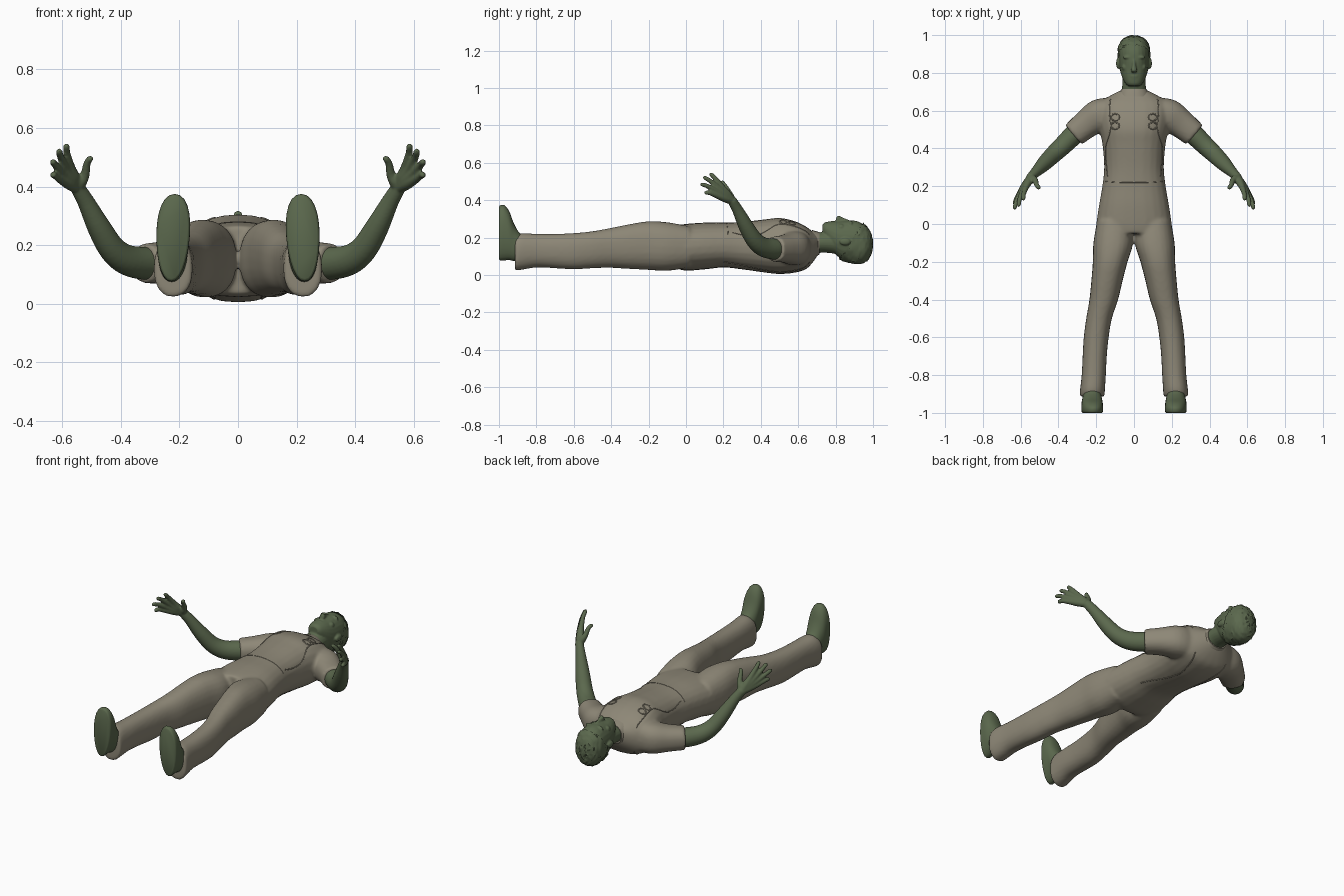
import bpy, bmesh, math, random
from mathutils import Vector, Matrix
from mathutils.bvhtree import BVHTree

random.seed(4)
cube = bpy.data.objects.get("Cube")
if cube:
    bpy.data.objects.remove(cube)


def material(name, rgb):
    m = bpy.data.materials.new(name)
    m.use_nodes = True
    m.diffuse_color = (*rgb, 1)
    bsdf = m.node_tree.nodes["Principled BSDF"]
    bsdf.inputs["Base Color"].default_value = (*rgb, 1)
    bsdf.inputs["Roughness"].default_value = 0.8
    return m


CLOTH = material("khaki cloth", (0.27, 0.245, 0.185))
SKIN = material("olive green", (0.105, 0.14, 0.075))


def spline(stations, sub):
    """Smooth interpolation through all station values."""
    out, n = [], len(stations)
    for i in range(n - 1):
        a, b, c, d = (stations[min(max(i + k, 0), n - 1)] for k in (-1, 0, 1, 2))
        for s in range(sub):
            t = s / sub
            out.append([0.5 * (2 * q + (r - p) * t + (2 * p - 5 * q + 4 * r - w) * t * t
                               + (3 * q - p - 3 * r + w) * t ** 3)
                        for p, q, r, w in zip(a, b, c, d)])
    return out + [list(stations[-1])]


def loft(bm, stations, axial=True, p=2.3, n=24, sub=4, side=1):
    """Stations are x, y, z, half width, half depth; axial rings stay square to y."""
    path = spline(stations, sub)
    rings = []
    for i, (x, y, z, a, b) in enumerate(path):
        u, v = Vector((1, 0, 0)), Vector((0, 0, 1))
        if not axial:
            t = Vector(path[min(i + 1, len(path) - 1)][:3]) - Vector(path[max(i - 1, 0)][:3])
            u = t.cross(v).normalized()
            v = u.cross(t).normalized()
        ring = []
        for k in range(n):
            ang = math.tau * k / n
            c, s = math.cos(ang), math.sin(ang)
            c = math.copysign(abs(c) ** (2 / p), c)
            s = math.copysign(abs(s) ** (2 / p), s)
            co = Vector((x, y, z)) + u * c * max(a, 0.001) + v * s * max(b, 0.001)
            co.x *= side
            ring.append(bm.verts.new(co))
        rings.append(ring)
    for r, q in zip(rings, rings[1:]):
        for k in range(n):
            bm.faces.new((r[k], r[(k + 1) % n], q[(k + 1) % n], q[k]))
    bm.faces.new(rings[0])
    bm.faces.new(rings[-1])


def ball(bm, loc, size):
    mat = Matrix.Translation(loc) @ Matrix.Diagonal((*size, 1))
    bmesh.ops.create_uvsphere(bm, u_segments=16, v_segments=10, radius=1, matrix=mat)


def finish(name, bm, mat, voxel=0, smooth=0, mirror=False, angle=50):
    bmesh.ops.recalc_face_normals(bm, faces=bm.faces)
    me = bpy.data.meshes.new(name)
    bm.to_mesh(me)
    bm.free()
    ob = bpy.data.objects.new(name, me)
    bpy.context.collection.objects.link(ob)
    me.materials.append(mat)
    if voxel:
        m = ob.modifiers.new("blend", "REMESH")
        m.mode, m.voxel_size, m.use_smooth_shade = "VOXEL", voxel, True
        m = ob.modifiers.new("soften", "SMOOTH")
        m.iterations, m.factor = smooth, 0.5
    if mirror:
        ob.modifiers.new("mirror", "MIRROR").use_mirror_merge = False
    bpy.ops.object.select_all(action="DESELECT")
    bpy.context.view_layer.objects.active = ob
    ob.select_set(True)
    if not voxel:
        bpy.ops.object.shade_smooth_by_angle(angle=math.radians(angle))
    return ob


# Jumpsuit: torso, trouser legs and short sleeves blended together
bm = bmesh.new()
torso = [(.71, .165, .065, .05), (.68, .15, .125, .08), (.64, .145, .185, .115),
         (.58, .15, .195, .138), (.5, .155, .182, .15), (.42, .155, .167, .142),
         (.3, .157, .158, .127), (.2, .16, .168, .12), (.1, .155, .185, .125),
         (0, .148, .2, .125), (-.05, .15, .2, .115)]
loft(bm, [(0, *s) for s in torso])
leg = [(.105, .02, .15, .09, .11), (.11, -.1, .152, .105, .13), (.126, -.2, .157, .092, .13),
       (.143, -.3, .152, .083, .12), (.16, -.4, .145, .076, .107), (.185, -.5, .135, .068, .099),
       (.2, -.6, .127, .066, .097), (.208, -.7, .128, .064, .092), (.213, -.8, .13, .064, .09),
       (.22, -.88, .125, .066, .098), (.222, -.915, .115, .066, .092)]
sleeve = [(.1, .6, .145, .07, .09), (.18, .575, .142, .088, .09), (.25, .53, .14, .076, .075),
          (.32, .472, .138, .068, .067)]
for sd in (1, -1):
    loft(bm, leg, side=sd)
    loft(bm, sleeve, axial=False, side=sd)
suit = finish("jumpsuit", bm, CLOTH, 0.009, 5)

# Collar rim
bm = bmesh.new()
loft(bm, [(0, .675, .165, .085, .075), (0, .7, .167, .075, .066), (0, .715, .17, .066, .058)])
finish("collar", bm, CLOTH)

# Seams, straps and buckles laid on the cloth surface
dg = bpy.context.evaluated_depsgraph_get()
tree = BVHTree.FromObject(suit, dg)


def on_cloth(x, y, up=1):
    hit = tree.ray_cast(Vector((x, y, up * 2)), Vector((0, 0, -up)))[0]
    return hit if hit else Vector((x, y, .15))


def cord(name, pts, r, up=1, closed=False):
    cu = bpy.data.curves.new(name, "CURVE")
    cu.dimensions, cu.bevel_depth, cu.bevel_resolution = "3D", r, 1
    for sd in (1, -1):
        sp = cu.splines.new("POLY")
        sp.points.add(len(pts) - 1)
        sp.use_cyclic_u = closed
        for q, (x, y) in zip(sp.points, pts):
            q.co = (*on_cloth(x * sd, y, up), 1)
    cu.materials.append(CLOTH)
    bpy.context.collection.objects.link(bpy.data.objects.new(name, cu))


def line(*pts):
    return [(x, y) for x, y in spline(pts, 6)]


cord("front_strap_seams", line((.125, .66), (.13, .6), (.125, .5), (.15, .4), (.14, .25)), .003)
cord("back_seams", line((.11, .66), (.08, .5), (.09, .35), (.12, .2)), .003, -1)
cord("waist_seam", line((0, .22), (.07, .22), (.15, .225)), .002)
for y in (.565, .52):
    ring = [(.1 + .022 * math.cos(k * math.tau / 12), y + .018 * math.sin(k * math.tau / 12))
            for k in range(12)]
    cord("chest_buckles", ring, .004, closed=True)

# Arms with hands, fingers drawn from wrist through knuckle to tip
bm = bmesh.new()
loft(bm, [(.25, .525, .14, .05, .05), (.315, .475, .138, .054, .056), (.38, .412, .15, .05, .052),
          (.43, .365, .188, .046, .046), (.475, .32, .262, .04, .04), (.52, .275, .35, .028, .03),
          (.55, .245, .4, .023, .026)], axial=False, p=2)
wrist = Vector((.548, .247, .395))
fingers = [((.572, .195, .468), (.587, .128, .545)), ((.587, .178, .462), (.613, .093, .526)),
           ((.6, .165, .447), (.635, .078, .488)), ((.604, .165, .425), (.634, .1, .442)),
           ((.522, .228, .442), (.502, .188, .503))]
for knuckle, tip in fingers:
    k, t = Vector(knuckle), Vector(tip)
    mid = k.lerp(t, .55) + Vector((.004, 0, .004))
    loft(bm, [(*wrist, .02, .02), (*wrist.lerp(k, .5), .021, .021), (*k, .016, .016),
              (*mid, .0125, .0125), (*k.lerp(t, .9), .011, .011), (*t, .005, .005)],
         axial=False, p=2, n=12)
finish("arms", bm, SKIN, 0.005, 3, True)

# Shoes, standing upright with flat soles
bm = bmesh.new()
loft(bm, [(.222, -1, .225, .05, .14), (.222, -.992, .225, .057, .148), (.222, -.97, .225, .058, .147),
          (.222, -.945, .21, .057, .13), (.22, -.92, .175, .054, .1), (.22, -.89, .15, .05, .075),
          (.218, -.85, .14, .045, .06)], p=2.2)
for v in bm.verts:
    v.co.x = .222 + (v.co.x - .222) * (1 + (v.co.z - .25) * .8) - (v.co.z - .22) * .04
finish("shoes", bm, SKIN, mirror=True)

# Head, neck and facial features
skull = [(0, .73, .245, .03, .025), (0, .745, .237, .046, .045), (0, .78, .212, .064, .075),
         (0, .82, .19, .075, .098), (0, .87, .182, .08, .11), (0, .92, .176, .08, .11),
         (0, .96, .168, .069, .092), (0, .985, .166, .045, .06), (0, .997, .165, .012, .015)]
bm = bmesh.new()
loft(bm, skull, p=2.15)
loft(bm, [(0, .65, .15, .075, .06), (0, .71, .172, .064, .055), (0, .77, .175, .062, .058),
          (0, .84, .165, .06, .06)], p=2)
loft(bm, [(0, .872, .282, .008, .012), (0, .84, .292, .01, .014), (0, .812, .3, .016, .018),
          (0, .802, .288, .012, .01)], n=12)
ball(bm, (0, .783, .278), (.025, .006, .012))
ball(bm, (0, .772, .276), (.021, .006, .012))
ball(bm, (0, .748, .262), (.024, .016, .016))
for sd in (1, -1):
    ball(bm, (sd * .033, .882, .275), (.026, .009, .015))
    ball(bm, (sd * .03, .863, .273), (.014, .006, .011))
    ball(bm, (sd * .045, .83, .255), (.02, .02, .018))
    ball(bm, (sd * .084, .85, .178), (.011, .03, .019))
finish("head", bm, SKIN, 0.005, 2)

# Short tousled hair over the crown and back of the head
bm = bmesh.new()
loft(bm, [(x, y, z, a + .005, b + .007) for x, y, z, a, b in skull], p=2.15, n=40, sub=5)
for v in bm.verts:
    v.co += Vector([random.uniform(-.003, .003) for _ in range(3)])
low = [v for v in bm.verts if v.co.y < .8 + max(v.co.z - .07, 0) * .66]
bmesh.ops.delete(bm, geom=low, context="VERTS")
finish("hair", bm, SKIN, angle=35)
